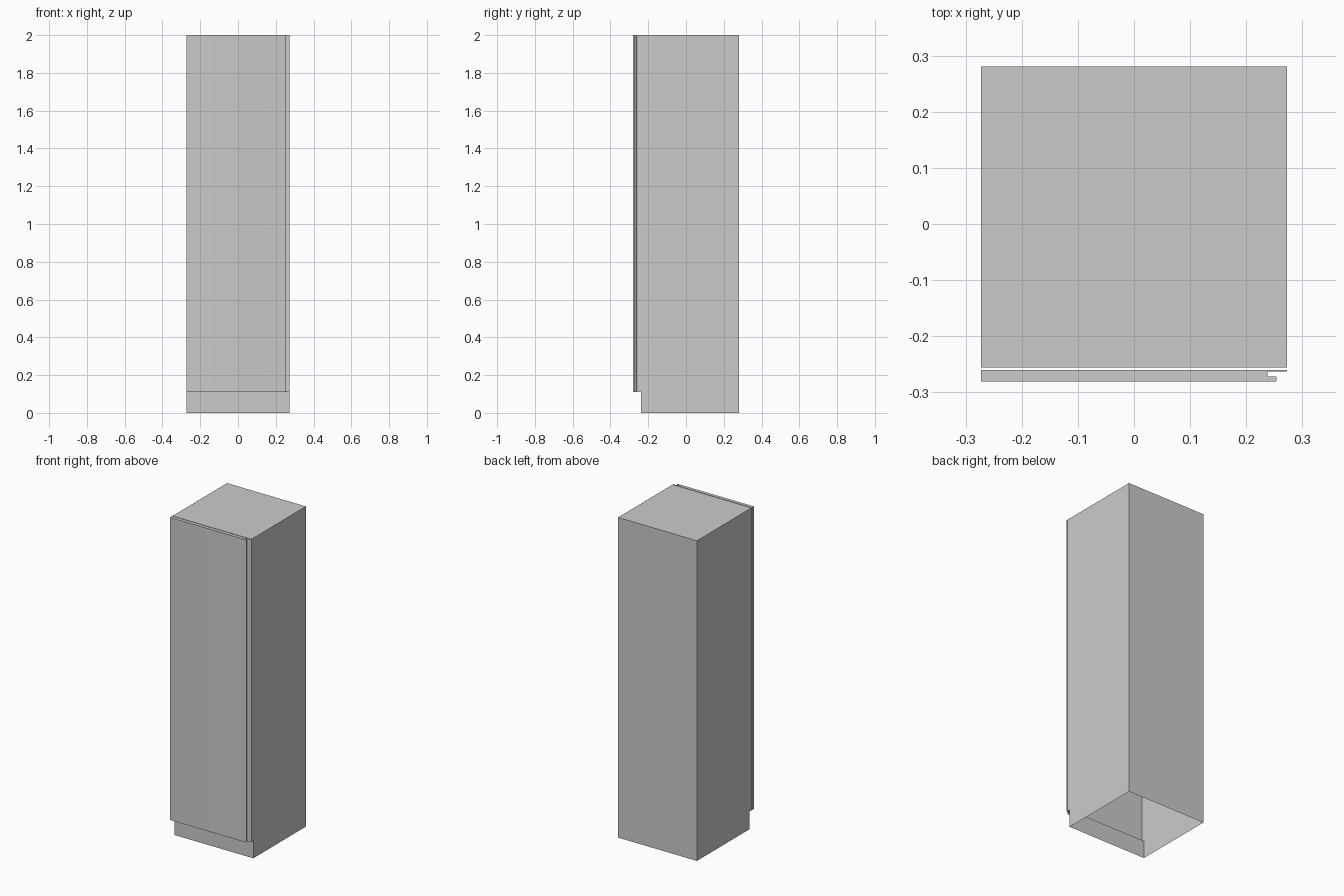
import bpy, bmesh

if "Cube" in bpy.data.objects:
    bpy.data.objects.remove(bpy.data.objects["Cube"])

W = 0.2725        # half width
TOP = 2.0
KICK = 0.11       # toe kick height


def extrude_profile(name, points, vec, finish=None):
    """Make a closed prism from a planar outline."""
    bm = bmesh.new()
    face = bm.faces.new([bm.verts.new(p) for p in points])
    res = bmesh.ops.extrude_face_region(bm, geom=[face], use_keep_orig=True)
    verts = [g for g in res["geom"] if isinstance(g, bmesh.types.BMVert)]
    bmesh.ops.translate(bm, verts=verts, vec=vec)
    bmesh.ops.recalc_face_normals(bm, faces=bm.faces[:])
    if finish:
        finish(bm)
    mesh = bpy.data.meshes.new(name)
    bm.to_mesh(mesh)
    bm.free()
    obj = bpy.data.objects.new(name, mesh)
    bpy.context.collection.objects.link(obj)
    return obj


def open_bottom(bm):
    floor = [f for f in bm.faces if all(v.co.z < 1e-5 for v in f.verts)]
    bmesh.ops.delete(bm, geom=floor, context='FACES_ONLY')


def round_grip(bm):
    edges = [e for e in bm.edges
             if abs(e.verts[0].co.z - e.verts[1].co.z) > 1
             and 0.23 < e.verts[0].co.x < 0.26]
    bmesh.ops.bevel(bm, geom=edges, offset=0.002, segments=3,
                    profile=0.5, affect='EDGES')


# Cabinet shell: side profile with recessed toe kick, open underneath
side = [(0.281, 0), (0.281, TOP), (-0.256, TOP),
        (-0.256, KICK), (-0.238, KICK), (-0.238, 0)]
extrude_profile("cabinet_body", [(-W, y, z) for y, z in side],
                (2 * W, 0, 0), open_bottom)

# Door: plan profile with a full-height grip groove on the right edge
plan = [(-W, -0.260), (W, -0.260), (W, -0.263), (0.238, -0.263),
        (0.238, -0.272), (0.254, -0.272), (0.254, -0.281), (-W, -0.281)]
door = extrude_profile("door", [(x, y, KICK) for x, y in plan],
                       (0, 0, TOP - KICK), round_grip)
bpy.context.view_layer.objects.active = door
door.select_set(True)
bpy.ops.object.shade_smooth_by_angle()
